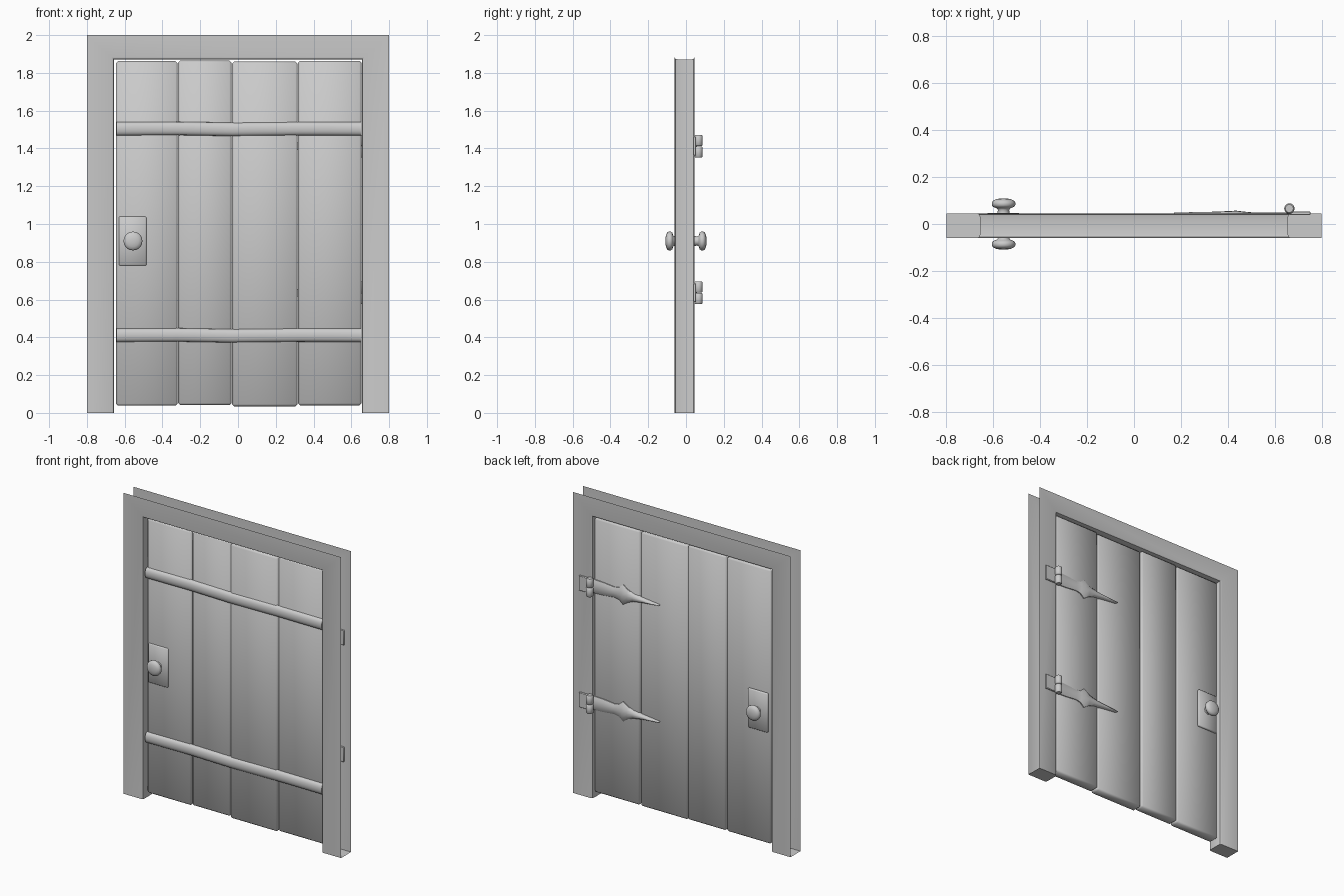
import bpy, bmesh, math
from mathutils import Vector

if "Cube" in bpy.data.objects:
    bpy.data.objects.remove(bpy.data.objects["Cube"])


def make(name, verts, faces, bevel=0.0, segs=1, angle=None, fix=True):
    bm = bmesh.new()
    vs = [bm.verts.new(v) for v in verts]
    for f in faces:
        bm.faces.new([vs[i] for i in f])
    if bevel:
        bmesh.ops.bevel(bm, geom=bm.edges[:], offset=bevel, segments=segs,
                        affect='EDGES', profile=0.5)
    if fix:
        bmesh.ops.recalc_face_normals(bm, faces=bm.faces[:])
    me = bpy.data.meshes.new(name)
    bm.to_mesh(me)
    bm.free()
    ob = bpy.data.objects.new(name, me)
    bpy.context.collection.objects.link(ob)
    me.shade_smooth()
    if angle:
        bpy.context.view_layer.objects.active = ob
        bpy.ops.object.select_all(action='DESELECT')
        ob.select_set(True)
        bpy.ops.object.shade_smooth_by_angle(angle=math.radians(angle))
    return ob


def loft(name, rings, closed=True, caps=True, angle=40):
    """Skin a list of equal-length point rings."""
    n = len(rings[0])
    verts = [p for r in rings for p in r]
    faces = []
    for i in range(len(rings) - 1):
        for j in range(n if closed else n - 1):
            k = (j + 1) % n
            faces.append((i*n + j, i*n + k, (i+1)*n + k, (i+1)*n + j))
    if caps:
        faces += [tuple(range(n)), tuple(range((len(rings)-1)*n, len(rings)*n))]
    return make(name, verts, faces, angle=angle)


def box(name, x0, x1, y0, y1, z0, z1, bevel=0.0, segs=1, angle=None):
    v = [(x, y, z) for x in (x0, x1) for y in (y0, y1) for z in (z0, z1)]
    f = [(0, 1, 3, 2), (4, 6, 7, 5), (0, 4, 5, 1), (2, 3, 7, 6), (0, 2, 6, 4), (1, 5, 7, 3)]
    return make(name, v, f, bevel, segs, angle)


# frame: channel profile swept around the opening, open on its outer side
profile = [(1, -.06), (.08, -.06), (.02, -.055), (0, -.045),
           (0, .03), (.02, .04), (.08, .045), (1, .045)]
path = [(-.657, 0, -.143, 0), (-.657, 1.872, -.143, .128),
        (.657, 1.872, .143, .128), (.657, 0, .143, 0)]
rings = [[(x + dx*d, y, z + dz*d) for d, y in profile] for x, z, dx, dz in path]
frame = loft("door_frame", rings, closed=False, caps=True, angle=40)
# make the frame faces point away from the channel's inside
me = frame.data
probe = min(me.polygons, key=lambda p: (p.center - Vector((0, -.06, 1.94))).length)
if probe.normal.y > 0:
    me.flip_normals()

# planks
seams = [-.647, -.318, -.033, .317, .655]
shift = [0, .003, -.003, .002]
for i in range(4):
    s = shift[i]
    box(f"plank_{i+1}", seams[i] + .001, seams[i+1] - .001, -.037 + s, .032 + s,
        .038 + s, 1.862 + s, bevel=.011)

# front cross bars, rounded and slightly wavy
for name, zc in (("upper_bar", 1.504), ("lower_bar", .411)):
    rings = []
    for x, dz in ((-.643, 0), (-.32, .002), (-.03, -.003), (.05, -.002), (.32, .001), (.655, 0)):
        rings.append([(x, -.032 - .026 * math.sin(a) ** .7 if 0 < k < 8 else -.032,
                       zc + dz + .036 * math.cos(a))
                      for k, a in ((k, math.pi * k / 8) for k in range(9))])
    loft(name, rings, angle=50)

# knob plates and knobs on both sides
knob = [(.034, .028), (.046, .026), (.06, .024), (.068, .03), (.072, .043), (.08, .05),
        (.092, .05), (.1, .044), (.106, .03), (.109, .012)]
for side, sy in (("front", -1), ("back", 1)):
    y0, y1 = sorted((sy * .028, sy * .046))
    box(f"{side}_knob_plate", -.63, -.485, y0, y1, .78, 1.04, bevel=.005)
    rings = [[(-.556 + r * math.cos(t), sy * h, .91 + r * math.sin(t))
              for t in (2 * math.pi * k / 20 for k in range(20))] for h, r in knob]
    loft(f"{side}_knob", rings, angle=60)

# strap hinges on the back: x, half width, ridge height
strap = [(.655, .045, .05), (.58, .042, .05), (.5, .034, .05), (.465, .04, .053),
         (.435, .066, .057), (.4, .042, .055), (.36, .026, .053), (.29, .015, .051),
         (.17, .002, .049)]
for name, zc in (("upper", 1.412), ("lower", .636)):
    rings = [[(x, .026, zc - w), (x, .04, zc - w), (x, h - .002, zc - w * .55), (x, h, zc),
              (x, h - .002, zc + w * .55), (x, .04, zc + w), (x, .026, zc + w)]
             for x, w, h in strap]
    loft(f"{name}_hinge_strap", rings, angle=50)
    box(f"{name}_hinge_plate", .66, .752, .038, .054, zc - .05, zc + .05, bevel=.003, angle=40)
    # two knuckles of the barrel
    for k, sz in (("bottom", -1), ("top", 1)):
        rings = [[(.662 + r * math.cos(t), .066 + r * math.sin(t), zc + sz * h)
                  for t in (2 * math.pi * j / 16 for j in range(16))]
                 for h, r in ((.001, .017), (.006, .022), (.054, .022), (.06, .017))]
        loft(f"{name}_hinge_knuckle_{k}", rings, angle=50)
